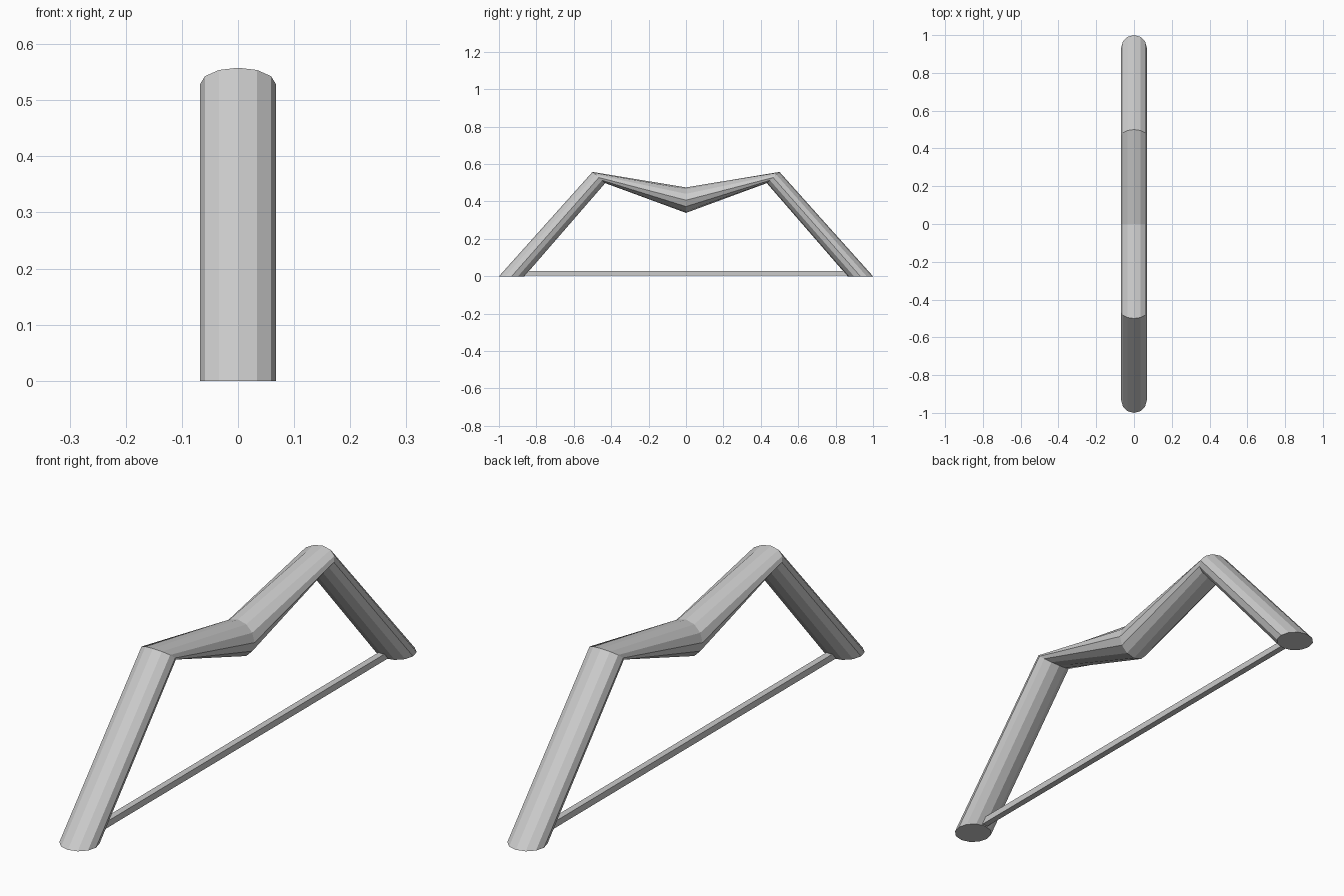
import bpy, bmesh, math
from mathutils import Vector

if "Cube" in bpy.data.objects:
    bpy.data.objects.remove(bpy.data.objects["Cube"])

SIDES = 12
R = 0.068

# Half of the bow path: (centre y, centre z), (outward direction y, z)
half = [((-0.932, 0.0), (-0.068, 0.0)),
        ((-0.466, 0.528), (-0.034, 0.030)),
        ((0.0, 0.407), (0.0, 0.068))]
mirrored = [((-c[0], c[1]), (-u[0], u[1])) for c, u in reversed(half[:-1])]


def add_object(name, bm):
    bmesh.ops.recalc_face_normals(bm, faces=bm.faces)
    mesh = bpy.data.meshes.new(name)
    bm.to_mesh(mesh)
    bm.free()
    obj = bpy.data.objects.new(name, mesh)
    bpy.context.collection.objects.link(obj)
    return obj


# Bow limbs: twelve-sided tube lofted through mitred rings
bm = bmesh.new()
rings = []
for (cy, cz), (uy, uz) in half + mirrored:
    ring = []
    for i in range(SIDES):
        a = 2 * math.pi * i / SIDES
        ring.append(bm.verts.new(Vector((R * math.sin(a),
                                         cy + uy * math.cos(a),
                                         cz + uz * math.cos(a)))))
    rings.append(ring)
for r0, r1 in zip(rings, rings[1:]):
    for i in range(SIDES):
        j = (i + 1) % SIDES
        bm.faces.new((r0[i], r0[j], r1[j], r1[i]))
bm.faces.new(rings[0])
bm.faces.new(rings[-1])
add_object("bow_limbs", bm)

# Bowstring: thin square bar between the limb tips
bm = bmesh.new()
bmesh.ops.create_cube(bm, size=1)
bmesh.ops.scale(bm, vec=(0.024, 1.78, 0.024), verts=bm.verts)
bmesh.ops.translate(bm, vec=(0, 0, 0.015), verts=bm.verts)
add_object("bowstring", bm)
